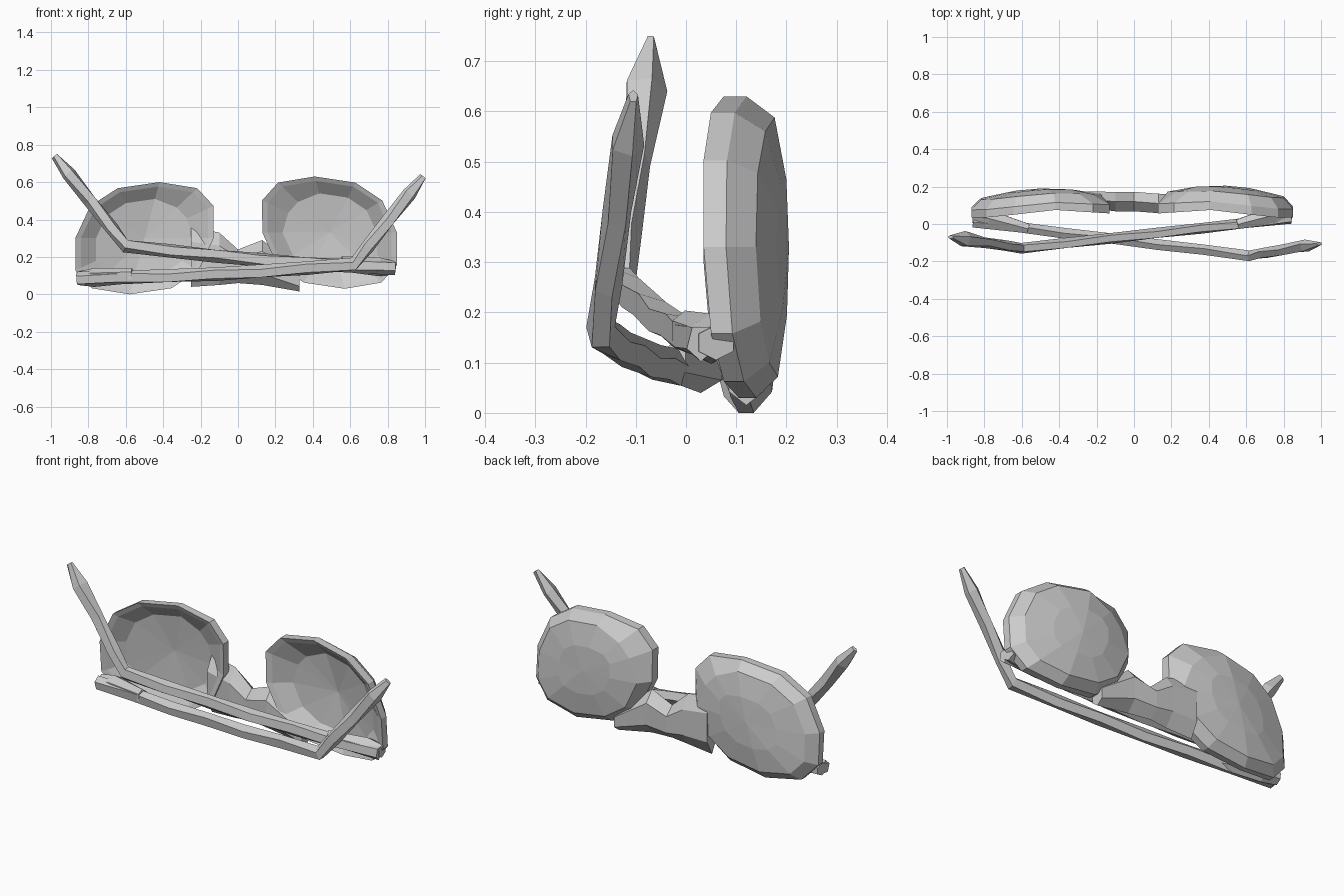
import bpy, bmesh, math
from mathutils import Vector

cube = bpy.data.objects.get("Cube")
if cube:
    bpy.data.objects.remove(cube)

grey = bpy.data.materials.new("plain grey")
grey.use_nodes = True
colour = (0.6, 0.6, 0.6, 1)
grey.diffuse_color = colour
grey.node_tree.nodes["Principled BSDF"].inputs["Base Color"].default_value = colour


def finish(name, mesh_builder):
    bmesh.ops.recalc_face_normals(mesh_builder, faces=mesh_builder.faces)
    mesh = bpy.data.meshes.new(name)
    mesh_builder.to_mesh(mesh)
    mesh_builder.free()
    mesh.materials.append(grey)
    part = bpy.data.objects.new(name, mesh)
    bpy.context.collection.objects.link(part)


def join_rings(builder, first, second):
    count = len(first)
    for i in range(count):
        j = (i + 1) % count
        builder.faces.new((first[i], first[j], second[j], second[i]))


def close_with_point(builder, ring, point):
    tip = builder.verts.new(point)
    for i, vert in enumerate(ring):
        builder.faces.new((vert, ring[(i + 1) % len(ring)], tip))


def rounded(value):
    return math.copysign(abs(value) ** 0.8, value)


# Lens shell: leaning rounded outline, domed at the back and hollow in front
def lens(name, side, centre, width, height, back):
    builder = bmesh.new()
    sides = 12

    def ring(scale, pull, tuck=0):
        verts = []
        for i in range(sides):
            angle = math.tau * i / sides
            outward, upward = math.cos(angle), math.sin(angle)
            outer, inner = max(0, outward), max(0, -outward)
            # The inner upper edge stays flat, as a nose pad flange
            size = scale - tuck * inner * max(0, upward)
            across = width * rounded(outward) - 0.08 * upward
            # The rim sweeps forward at the sides, the dome thins outward
            rim = 0.09 - 0.055 * outer - 0.03 * inner - 0.015 * upward
            depth = pull * (1 - 0.25 * outer * scale)
            verts.append(builder.verts.new((
                centre.x + side * across * size,
                rim + (back - rim) * depth,
                centre.z + height * rounded(upward) * size)))
        return verts

    front = ring(1, 0)
    edge = ring(1, 0.35)
    shoulder = ring(0.86, 0.78, tuck=0.3)
    dome = ring(0.45, 0.96)
    lip = ring(0.92, 0.1)
    hollow = ring(0.7, 0.55, tuck=0.2)
    for outer, inner in ((front, edge), (edge, shoulder), (shoulder, dome),
                         (front, lip), (lip, hollow)):
        join_rings(builder, outer, inner)
    close_with_point(builder, dome, (centre.x, back, centre.z))
    close_with_point(builder, hollow, (centre.x, back - 0.03, centre.z))
    finish(name, builder)


lens("right_lens", -1, Vector((-0.5, 0, 0.3)), 0.37, 0.3, 0.19)
lens("left_lens", 1, Vector((0.49, 0, 0.33)), 0.36, 0.3, 0.205)


# Bar with a faceted section swept along a path, upright or square to it
def sweep(name, path, tall, deep, sides=5, twist=0, upright=False):
    builder = bmesh.new()
    rings = []
    for k, point in enumerate(path):
        before, after = path[max(k - 1, 0)], path[min(k + 1, len(path) - 1)]
        along = Vector((1, 0, 0)) if upright else (after - before).normalized()
        up = along.cross(Vector((0, 1, 0))).normalized()
        depth = up.cross(along)
        ring = []
        for i in range(sides):
            angle = math.tau * i / sides + twist * (k % 2)
            offset = up * tall[k] * math.cos(angle) + depth * deep[k] * math.sin(angle)
            ring.append(builder.verts.new(point + offset))
        rings.append(ring)
    for first, second in zip(rings, rings[1:]):
        join_rings(builder, first, second)
    builder.faces.new(rings[0])
    builder.faces.new(rings[-1])
    finish(name, builder)


# Bridge: deep beside each lens, narrowing to a foot under the left one
sweep("bridge",
      [Vector(p) for p in ((-0.25, 0.13, 0.2), (-0.1, 0.12, 0.19), (0, 0.12, 0.15),
                           (0.13, 0.11, 0.17), (0.33, 0.12, 0.07))],
      tall=(0.16, 0.14, 0.09, 0.12, 0.055),
      deep=(0.05, 0.06, 0.06, 0.06, 0.04),
      sides=6, upright=True)


# Folded temple: long sagging run from the hinge, then an upswept tip
def temple(side, hinge, bend, tip, swell):
    hinge, bend, tip = Vector(hinge), Vector(bend), Vector(tip)
    steps = 6
    path = []
    for i in range(steps):
        sag = Vector((0, 0, -0.015 * math.sin(math.pi * i / steps)))
        path.append(hinge.lerp(bend, i / steps) + sag)
    # The elbow is softened by a point just after the bend
    path += [bend, bend.lerp(tip, 0.2), bend.lerp(tip, 0.5),
             bend.lerp(tip, 0.8), tip]
    tall = [0.038] * (steps + 3) + [0.04, 0.02]
    deep = [0.03] * (steps + 3) + [swell, 0.01]
    sweep(side + "_temple", path, tall, deep, twist=0.3)
    # Hinge block tying the temple to the outer rim
    inset = Vector((0, 0.03, 0))
    block = [hinge + inset, hinge.lerp(bend, 0.06) + inset, hinge.lerp(bend, 0.2)]
    sweep(side + "_hinge", block, [0.035, 0.05, 0.04], [0.04, 0.05, 0.03], sides=6)


temple("right", (-0.86, 0.01, 0.085), (0.62, -0.17, 0.16), (0.99, -0.105, 0.63), 0.035)
temple("left", (0.84, 0.03, 0.14), (-0.6, -0.13, 0.26), (-0.98, -0.07, 0.74), 0.045)
